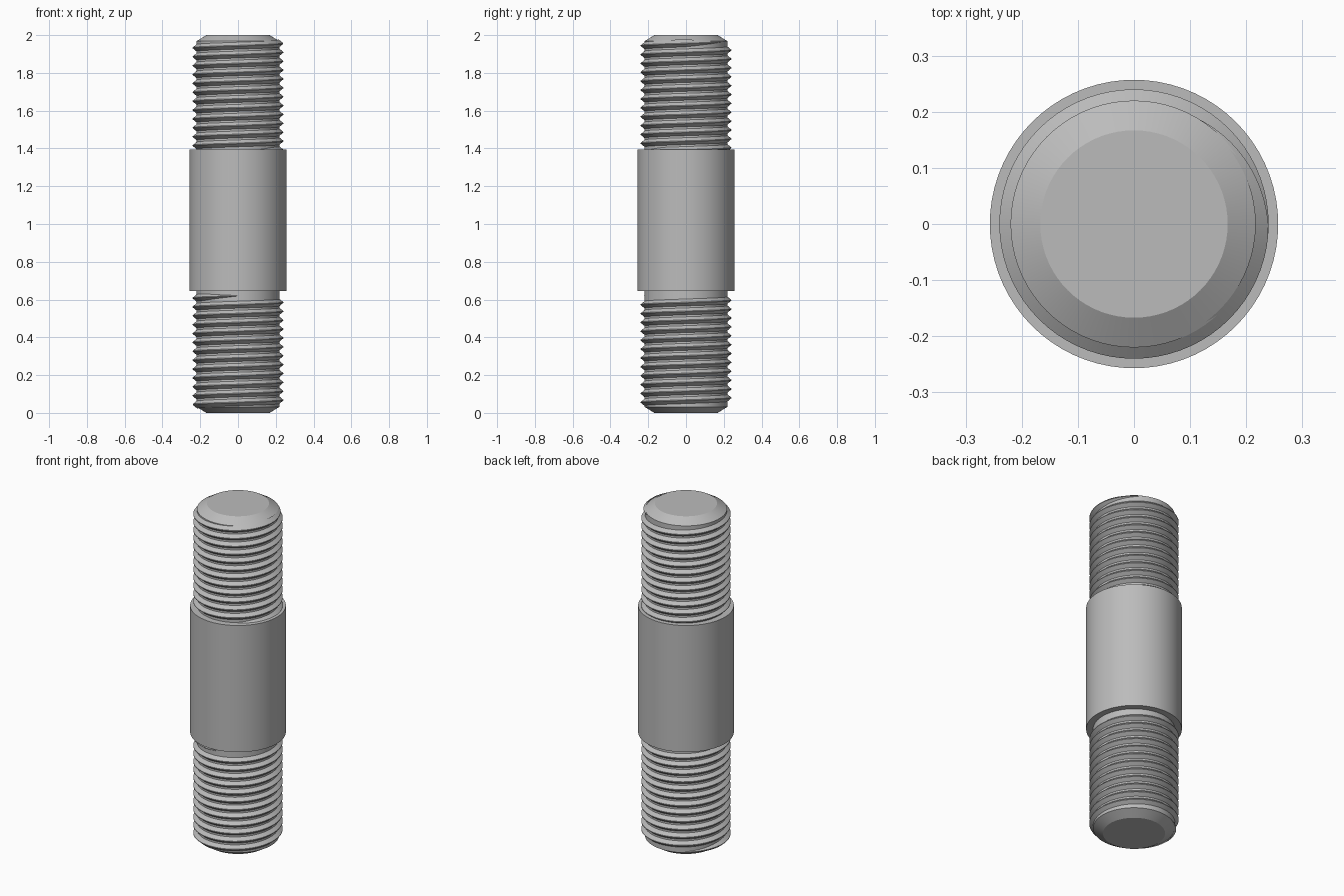
import bpy
import bmesh
from math import cos, sin, pi, radians
from mathutils import Matrix

SEGMENTS = 72
CORE_R, CREST_R, BODY_R = 0.22, 0.24, 0.257
PITCH = 0.047

cube = bpy.data.objects.get("Cube")
if cube:
    bpy.data.objects.remove(cube, do_unlink=True)

steel = bpy.data.materials.new("steel grey")
steel.use_nodes = True
GREY = (0.5, 0.5, 0.5, 1)
steel.diffuse_color = GREY
steel.node_tree.nodes["Principled BSDF"].inputs["Base Color"].default_value = GREY


def finish(name, bm):
    """Turn a bmesh into a smooth shaded steel object with sharp edges kept."""
    bmesh.ops.recalc_face_normals(bm, faces=bm.faces[:])
    mesh = bpy.data.meshes.new(name)
    bm.to_mesh(mesh)
    bm.free()
    mesh.materials.append(steel)
    obj = bpy.data.objects.new(name, mesh)
    bpy.context.collection.objects.link(obj)
    bpy.ops.object.select_all(action="DESELECT")
    obj.select_set(True)
    bpy.context.view_layer.objects.active = obj
    bpy.ops.object.shade_smooth_by_angle(angle=radians(25))
    return obj


def skin(bm, rings, closed_ring=True):
    """Bridge successive rings of vertices and cap both ends."""
    for a, b in zip(rings, rings[1:]):
        n = len(a)
        for i in range(n):
            j = (i + 1) % n
            bm.faces.new((a[i], a[j], b[j], b[i]))
    bm.faces.new(rings[0])
    bm.faces.new(rings[-1])


def turned(name, profile):
    """Lathe a list of (radius, height) points around z."""
    bm = bmesh.new()
    rings = [[bm.verts.new((r * cos(2 * pi * i / SEGMENTS),
                            r * sin(2 * pi * i / SEGMENTS), z))
              for i in range(SEGMENTS)] for r, z in profile]
    skin(bm, rings)
    return finish(name, bm)


def thread(name, flipped):
    """Right-handed V ridge winding down from the upper end, with a run-out."""
    bm = bmesh.new()
    start, top, bottom = radians(70), 1.965, 1.378
    steps = int((top - bottom) / PITCH * SEGMENTS)
    fade = SEGMENTS / 5
    root = CORE_R - 0.004
    rings = []
    for k in range(steps + 1):
        grow = max(0.02, min(1, k / fade, (steps - k) / fade))
        angle = start - 2 * pi * k / SEGMENTS
        z = top - PITCH * k / SEGMENTS
        half = 0.46 * PITCH * grow
        crest = root + (CREST_R - root) * grow
        section = ((root, half), (crest, 0.002 * grow),
                   (crest, -0.002 * grow), (root, -half))
        rings.append([bm.verts.new((r * cos(angle), r * sin(angle), z + dz))
                      for r, dz in section])
    skin(bm, rings)
    if flipped:
        # Half turn about the y axis through mid height
        turn = (Matrix.Translation((0, 0, 1)) @ Matrix.Rotation(pi, 4, "Y")
                @ Matrix.Translation((0, 0, -1)))
        bmesh.ops.transform(bm, matrix=turn, verts=bm.verts[:])
    return finish(name, bm)


# Chamfered rod through the full height
turned("core_rod", [(0.167, 0), (CORE_R, 0.032), (CORE_R, 1.968), (0.167, 2)])

# Plain thicker shank in the middle
turned("middle_shank", [(BODY_R, 0.645), (BODY_R, 1.395)])

# Threads at both ends
thread("upper_thread", False)
thread("lower_thread", True)
